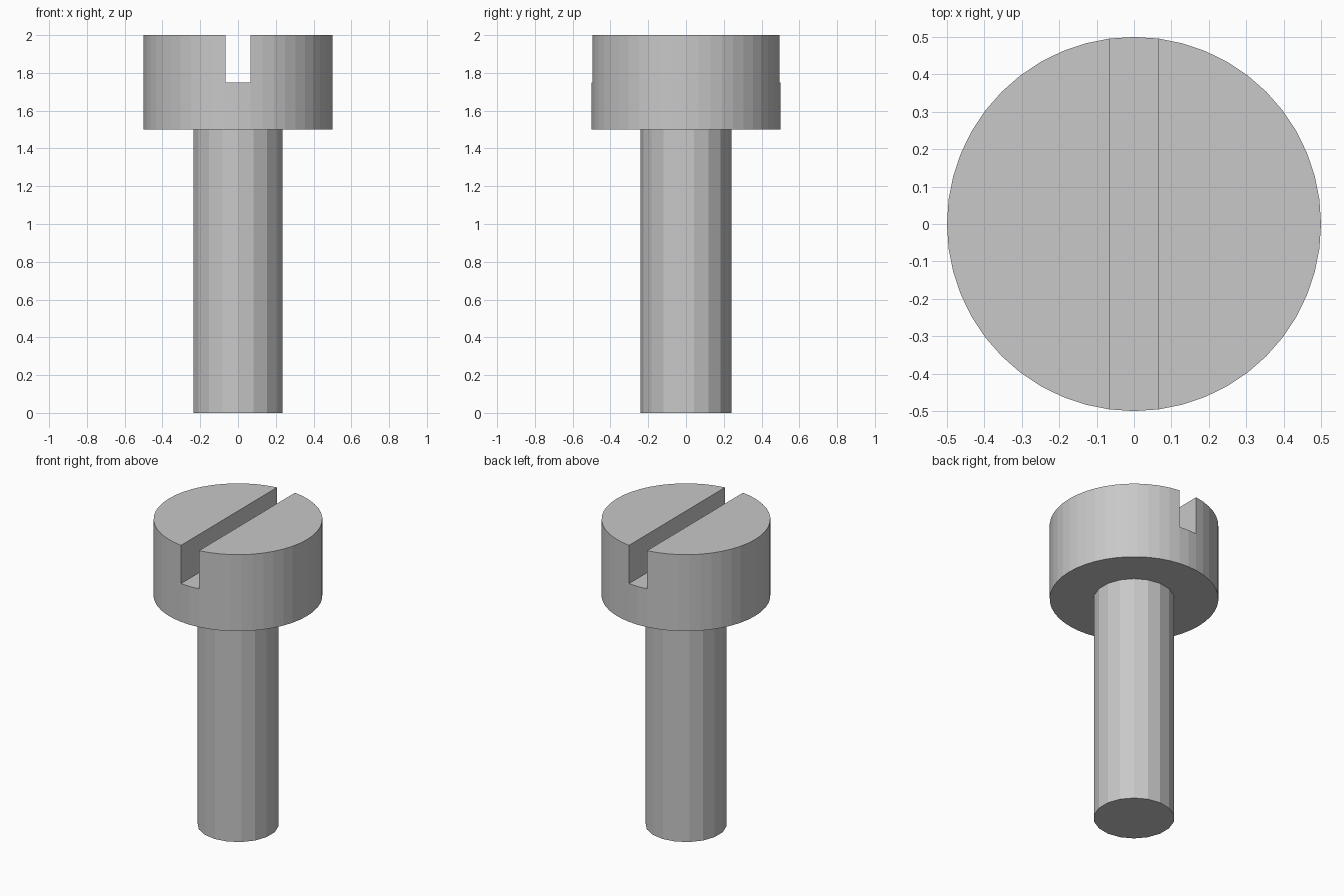
import bpy
import math

default_cube = bpy.data.objects.get("Cube")
if default_cube:
    bpy.data.objects.remove(default_cube, do_unlink=True)

# Plain grey metal for the whole screw
metal = bpy.data.materials.new("grey_metal")
metal.use_nodes = True
grey = (0.58, 0.58, 0.58, 1)
metal.diffuse_color = grey
metal.node_tree.nodes["Principled BSDF"].inputs["Base Color"].default_value = grey


def cylinder(name, radius, bottom, top, sides):
    """Faceted upright cylinder with a corner on the y axis."""
    bpy.ops.mesh.primitive_cylinder_add(
        vertices=sides, radius=radius, depth=top - bottom,
        location=(0, 0, (top + bottom) / 2))
    obj = bpy.context.object
    obj.name = name
    obj.data.materials.append(metal)
    return obj


# Shank, seated a little way inside the head
cylinder("shank", 0.24, 0, 1.55, 18)

# Head
head = cylinder("head", 0.5, 1.5, 2, 48)

# Screwdriver slot, running front to back
bpy.ops.mesh.primitive_cube_add(size=1, location=(0, 0, 2))
cutter = bpy.context.object
cutter.name = "slot_cutter"
cutter.scale = (0.13, 1.4, 0.5)
cutter.hide_render = True
cutter.data.materials.append(metal)

slot = head.modifiers.new("slot", 'BOOLEAN')
slot.operation = 'DIFFERENCE'
slot.solver = 'EXACT'
slot.object = cutter
bpy.ops.object.select_all(action='DESELECT')
head.select_set(True)
bpy.context.view_layer.objects.active = head
bpy.ops.object.modifier_apply(modifier=slot.name)
bpy.data.objects.remove(cutter, do_unlink=True)
